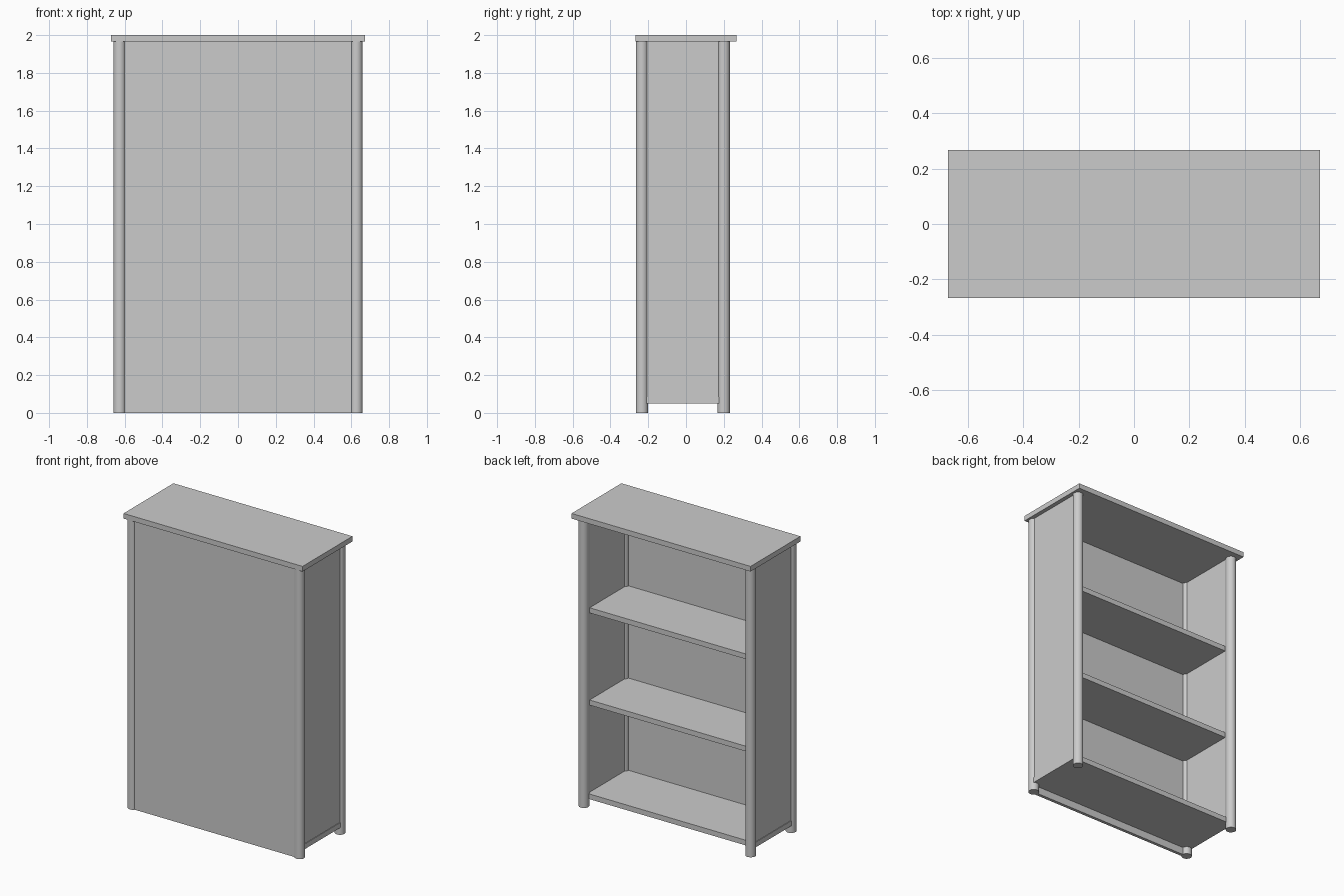
import bpy
import math

cube = bpy.data.objects.get("Cube")
if cube:
    bpy.data.objects.remove(cube, do_unlink=True)

grey = bpy.data.materials.new("plain_grey")
grey.use_nodes = True
colour = (0.6, 0.6, 0.6, 1)
grey.diffuse_color = colour
grey.node_tree.nodes["Principled BSDF"].inputs["Base Color"].default_value = colour


def box(name, x, y, z):
    """Box from (min, max) ranges on each axis."""
    ranges = (x, y, z)
    bpy.ops.mesh.primitive_cube_add(size=1, location=[(a + b) / 2 for a, b in ranges])
    obj = bpy.context.object
    obj.name = name
    obj.scale = [b - a for a, b in ranges]
    bpy.ops.object.transform_apply(location=False, rotation=False, scale=True)
    obj.data.materials.append(grey)


def post(name, x, y, height):
    bpy.ops.mesh.primitive_cylinder_add(vertices=32, radius=0.033, depth=height,
                                        location=(x, y, height / 2))
    obj = bpy.context.object
    obj.name = name
    bpy.ops.object.shade_smooth_by_angle(angle=math.radians(30))
    obj.data.materials.append(grey)


TOP = 1.965      # underside of the top board
THICK = 0.035    # board thickness
BOTTOM = 0.05    # underside of the lowest shelf
GAP = (TOP - BOTTOM - THICK) / 3

# Top board
box("top_board", (-0.673, 0.673), (-0.268, 0.268), (TOP, 2))

# Round corner posts and side panels
for side, s in (("left", 1), ("right", -1)):
    post(side + "_front_post", s * 0.627, -0.233, TOP)
    post(side + "_rear_post", s * 0.627, 0.2, TOP)
    box(side + "_side_panel", sorted((s * 0.607, s * 0.645)), (-0.232, 0.2), (BOTTOM, TOP))

# Closed panel reaching the floor
box("front_panel", (-0.627, 0.627), (-0.252, -0.231), (0, TOP))

# Bottom shelf passes just beyond the side panels
box("bottom_shelf", (-0.649, 0.649), (-0.232, 0.19), (BOTTOM, BOTTOM + THICK))

# Evenly spaced inner shelves
for i, name in enumerate(("lower_shelf", "upper_shelf"), 1):
    z = BOTTOM + i * GAP
    box(name, (-0.61, 0.61), (-0.232, 0.168), (z, z + THICK))
